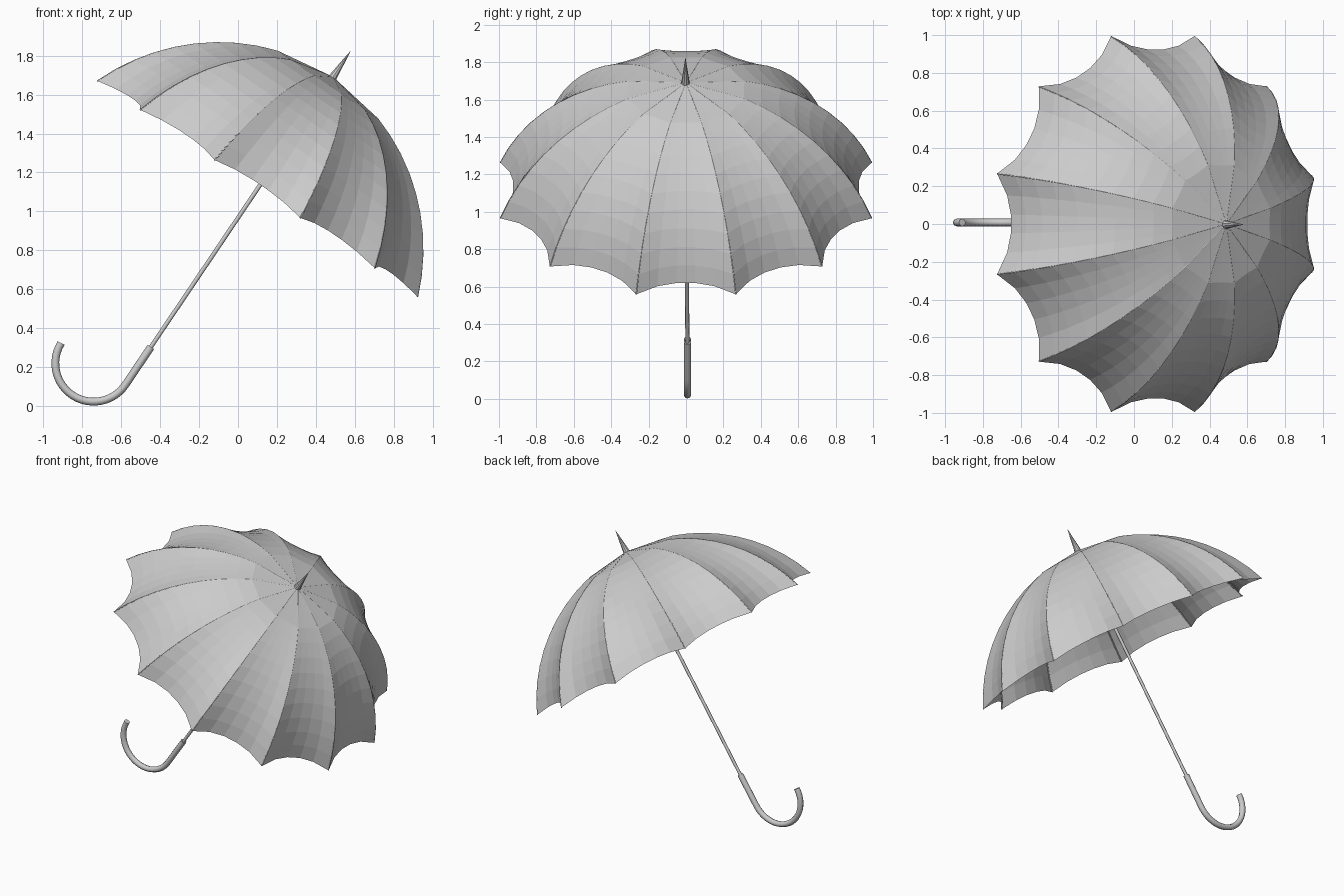
import bpy, bmesh, math
from mathutils import Matrix, Vector

cube = bpy.data.objects.get("Cube")
if cube:
    bpy.data.objects.remove(cube, do_unlink=True)

# The umbrella is built upright around its shaft, then leaned towards +x
LEAN = Matrix.Translation((0.10, 0, 1.115)) @ Matrix.Rotation(math.radians(34), 4, 'Y')
RIBS = 12
SPHERE = 1.111                      # radius of the rib arcs
DROP = -0.416                       # height of the arc centre
RIM = math.radians(68)              # polar angle of the rib ends
FIRST = math.radians(17)            # edge of the flat crown
ROWS = 10
COLS = 5                            # strips per fabric panel

grey = bpy.data.materials.new("light grey")
grey.use_nodes = True
colour = (0.6, 0.6, 0.6, 1)
grey.diffuse_color = colour
grey.node_tree.nodes["Principled BSDF"].inputs["Base Color"].default_value = colour

polars = [FIRST + (RIM - FIRST) * i / (ROWS - 1) for i in range(ROWS)]


def arc_point(polar, radius=SPHERE):
    return radius * math.sin(polar), DROP + radius * math.cos(polar)


def rib_angle(i):
    return math.radians(15 + 360 / RIBS * i)


def add_mesh(name, bm):
    mesh = bpy.data.meshes.new(name)
    bm.to_mesh(mesh)
    bm.free()
    mesh.materials.append(grey)
    obj = bpy.data.objects.new(name, mesh)
    bpy.context.collection.objects.link(obj)
    obj.matrix_world = LEAN
    return obj


def add_tubes(name, paths, radius, resolution):
    curve = bpy.data.curves.new(name, 'CURVE')
    curve.dimensions = '3D'
    curve.bevel_depth = radius
    curve.bevel_resolution = resolution
    curve.use_fill_caps = True
    for path in paths:
        spline = curve.splines.new('POLY')
        spline.points.add(len(path) - 1)
        for point, co in zip(spline.points, path):
            point.co = (*co, 1)
        spline.use_smooth = True
    curve.materials.append(grey)
    obj = bpy.data.objects.new(name, curve)
    bpy.context.collection.objects.link(obj)
    obj.matrix_world = LEAN
    return obj


# Canopy: panels stretched between ribs, sagging inwards more towards the rim
bm = bmesh.new()
apex = bm.verts.new((0, 0, SPHERE + DROP))
rings = []
for polar in polars:
    r, z = arc_point(polar)
    t = polar / RIM
    ring = []
    for i in range(RIBS):
        a, b = [Vector((r * math.cos(rib_angle(k)), r * math.sin(rib_angle(k)), z))
                for k in (i, i + 1)]
        for j in range(COLS):
            s = j / COLS
            bow = 1 - abs(2 * s - 1) ** 2.4
            p = a.lerp(b, s)
            shrink = 1 - 0.073 * bow * t ** 1.2
            lift = 0.026 * bow * t ** 6
            ring.append(bm.verts.new((p.x * shrink, p.y * shrink, p.z + lift)))
    rings.append(ring)
n = RIBS * COLS
for k in range(n):
    m = (k + 1) % n
    bm.faces.new((apex, rings[0][k], rings[0][m]))
    for upper, lower in zip(rings, rings[1:]):
        bm.faces.new((upper[k], lower[k], lower[m], upper[m]))
add_mesh("canopy", bm)

# Thin wire ribs along the panel seams
paths = []
for i in range(RIBS):
    a = rib_angle(i)
    path = [(0, 0, SPHERE + DROP - 0.003)]
    for polar in polars:
        r, z = arc_point(polar, SPHERE - 0.003)
        path.append((r * math.cos(a), r * math.sin(a), z))
    paths.append(path)
add_tubes("ribs", paths, 0.004, 1)

# Shaft
add_tubes("shaft", [[(0, 0.008, -1.05), (0, -0.003, 0.69)]], 0.011, 2)

# Hooked handle: straight grip followed by a half circle
HOOK = 0.197
grip = [(0, 0.008, -0.98)]
for i in range(25):
    a = -math.radians(178) * i / 24
    grip.append((-HOOK + HOOK * math.cos(a), 0.008, -1.214 + HOOK * math.sin(a)))
add_tubes("handle", [grip], 0.02, 2)

# Pointed tip
bm = bmesh.new()
bmesh.ops.create_cone(bm, cap_ends=True, segments=10, radius1=0.024, radius2=0.001,
                      depth=0.17, matrix=Matrix.Translation((0, -0.003, 0.768)))
add_mesh("tip", bm)
